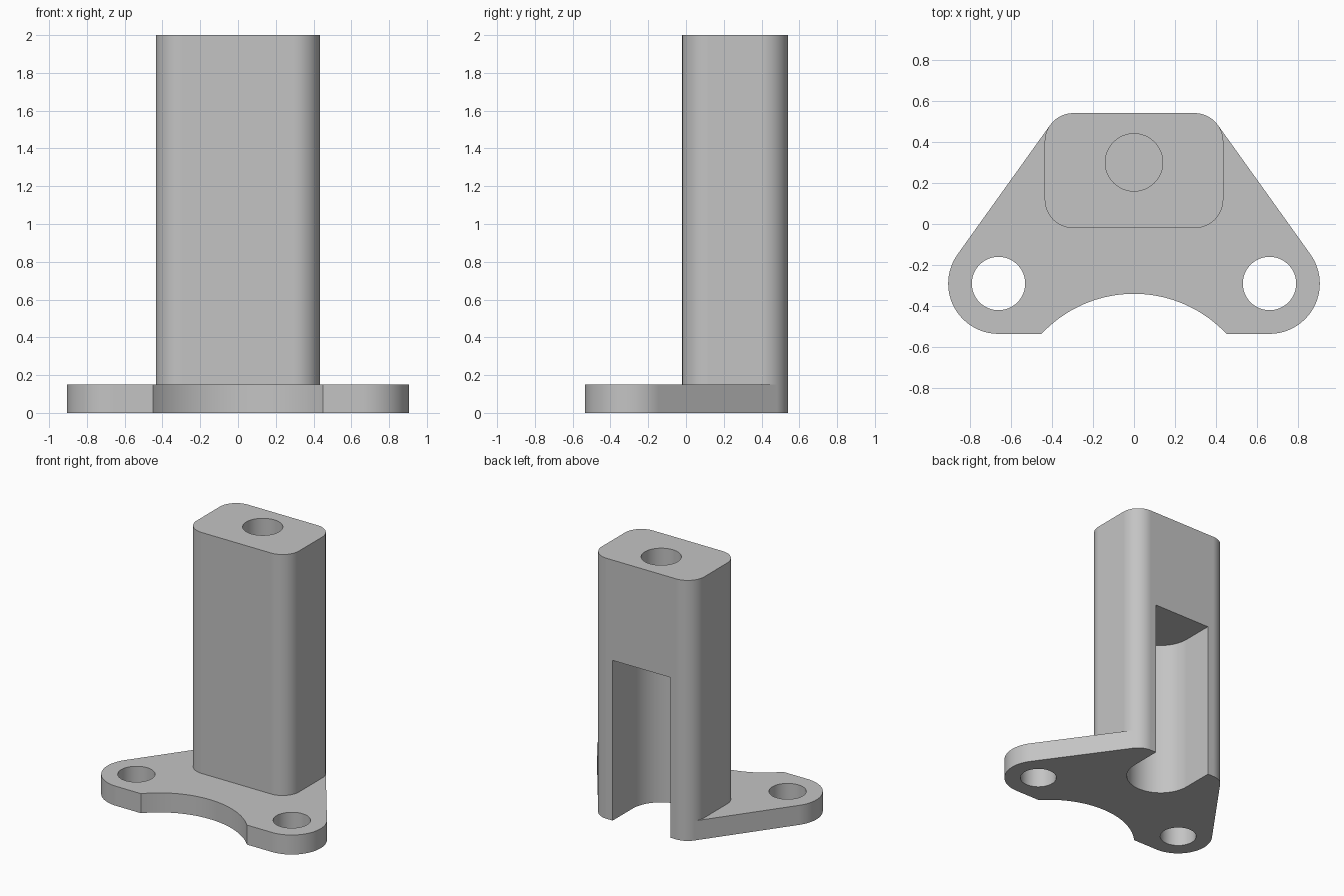
import bpy
import bmesh
from math import acos, atan2, cos, sin, hypot, radians, degrees

cube = bpy.data.objects.get("Cube")
if cube:
    bpy.data.objects.remove(cube)

PLATE_H, TOP = 0.15, 2.0
EAR, EAR_R = (0.66, -0.29), 0.245         # mounting ear centre and radius
CORNER, CORNER_R = (0.295, 0.40), 0.14    # rear column corner
FRONT_Y = 0.12                            # centre of front column corners
BORE_Y, SLOT_R = 0.30, 0.245

steel = bpy.data.materials.new("plain grey")
steel.use_nodes = True
grey = (0.55, 0.55, 0.55, 1)
steel.diffuse_color = grey
steel.node_tree.nodes["Principled BSDF"].inputs["Base Color"].default_value = grey


def arc(centre, r, start, end, steps=16):
    """Points on an arc, angles in degrees."""
    angles = [radians(start + (end - start) * i / steps) for i in range(steps + 1)]
    return [(centre[0] + r * cos(a), centre[1] + r * sin(a)) for a in angles]


def mirrored(half):
    """Close a right-hand outline with its mirror image across x = 0."""
    return half + [(-x, y) for x, y in reversed(half)]


def prism(name, outline, low, high):
    """Extrude a flat outline straight up."""
    bm = bmesh.new()
    face = bm.faces.new([bm.verts.new((x, y, low)) for x, y in outline])
    side = bmesh.ops.extrude_face_region(bm, geom=[face])
    verts = [v for v in side["geom"] if isinstance(v, bmesh.types.BMVert)]
    bmesh.ops.translate(bm, verts=verts, vec=(0, 0, high - low))
    bmesh.ops.recalc_face_normals(bm, faces=bm.faces)
    mesh = bpy.data.meshes.new(name)
    bm.to_mesh(mesh)
    bm.free()
    mesh.materials.append(steel)
    obj = bpy.data.objects.new(name, mesh)
    bpy.context.collection.objects.link(obj)
    return obj


def round_cutter(name, x, y, r, low, high):
    return prism(name, arc((x, y), r, 0, 360, 48)[:-1], low, high)


def activate(obj):
    bpy.ops.object.select_all(action="DESELECT")
    obj.select_set(True)
    bpy.context.view_layer.objects.active = obj


def cut(obj, cutters):
    activate(obj)
    for cutter in cutters:
        cutter.hide_render = True
        mod = obj.modifiers.new("cut", "BOOLEAN")
        mod.operation, mod.solver, mod.object = "DIFFERENCE", "EXACT", cutter
        bpy.ops.object.modifier_apply(modifier=mod.name)


def finish(obj):
    activate(obj)
    bpy.ops.object.shade_smooth_by_angle(angle=radians(30))
    obj.modifiers.new("even shading", "WEIGHTED_NORMAL").keep_sharp = True


# Base plate: ears joined to the rear corners by tangent lines, scooped front
dx, dy = EAR[0] - CORNER[0], EAR[1] - CORNER[1]
tangent = degrees(atan2(dy, dx) + acos((CORNER_R - EAR_R) / hypot(dx, dy)))
scoop_x, scoop_depth = 0.45, 0.195
front = EAR[1] - EAR_R
scoop_r = (scoop_x ** 2 + scoop_depth ** 2) / (2 * scoop_depth)
scoop_y = front + scoop_depth - scoop_r
scoop_end = degrees(atan2(front - scoop_y, scoop_x))
half = arc((0, scoop_y), scoop_r, 89, scoop_end, 24)
half += arc(EAR, EAR_R, -90, tangent, 32)
half += arc(CORNER, CORNER_R, tangent, 90, 10)
plate = prism("base_plate", mirrored(half), 0, PLATE_H)

# Column: rounded rectangle standing on the plate
half = arc((CORNER[0], FRONT_Y), CORNER_R, -90, 0)
half += arc(CORNER, CORNER_R, 0, 90)
column = prism("column", mirrored(half), PLATE_H, TOP)

# Round-ended slot open to the back and bottom, ear holes, blind top bore
slot = prism("slot_cutter", arc((0, BORE_Y), SLOT_R, 180, 360, 32)
             + [(SLOT_R, 0.7), (-SLOT_R, 0.7)], -0.1, 1.23)
holes = [round_cutter("ear_hole_cutter", s * EAR[0], EAR[1], 0.13, -0.1, 0.3)
         for s in (-1, 1)]
bore = round_cutter("bore_cutter", 0, BORE_Y, 0.14, 1.55, 2.1)
cut(plate, [slot] + holes)
cut(column, [slot, bore])
for helper in [slot, bore] + holes:
    bpy.data.objects.remove(helper)

finish(plate)
finish(column)
